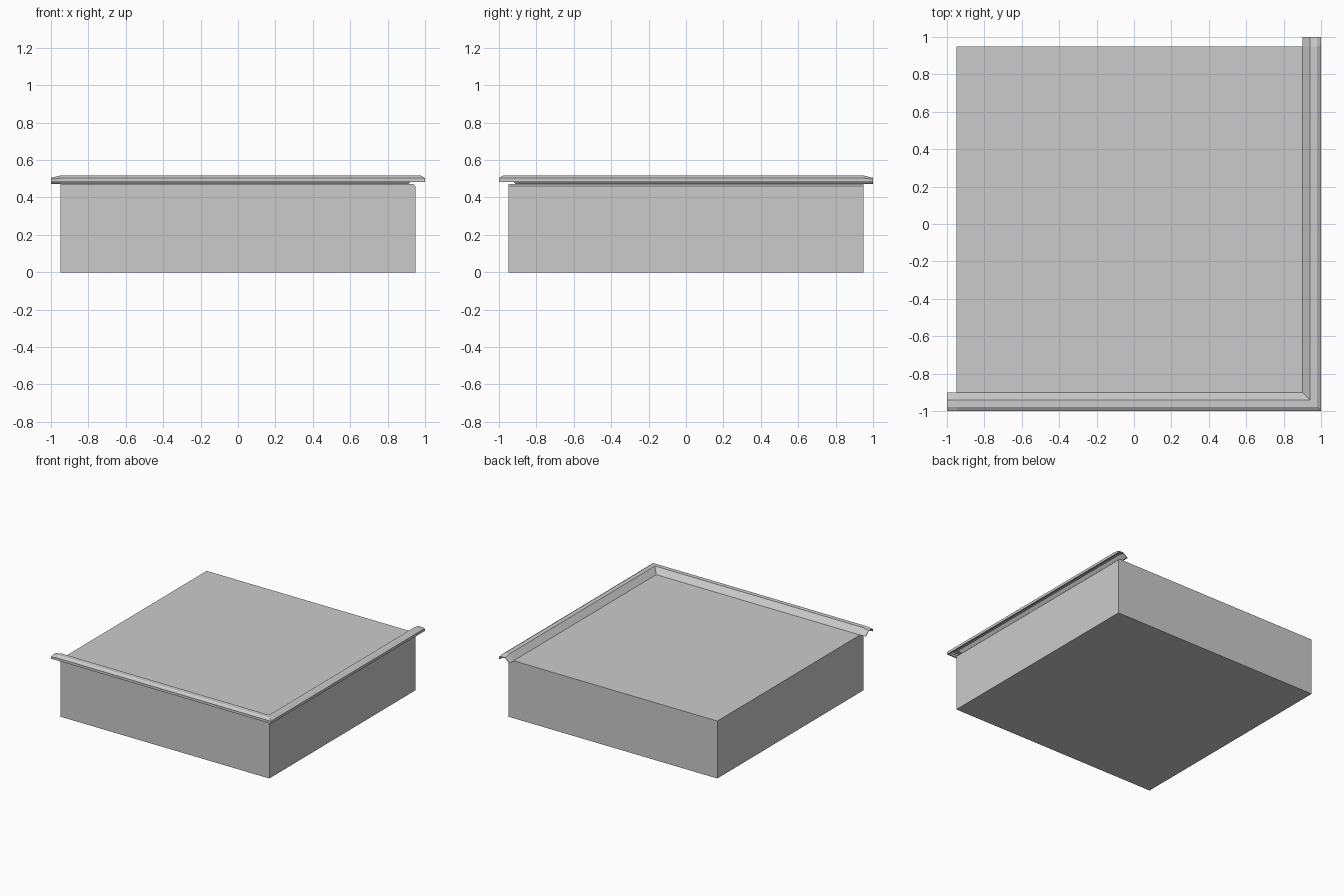
import bpy, bmesh

if "Cube" in bpy.data.objects:
    bpy.data.objects.remove(bpy.data.objects["Cube"])

BOX, TOP = 0.95, 0.472

def finish(bm, name):
    bmesh.ops.recalc_face_normals(bm, faces=bm.faces)
    mesh = bpy.data.meshes.new(name)
    bm.to_mesh(mesh)
    bm.free()
    obj = bpy.data.objects.new(name, mesh)
    bpy.context.collection.objects.link(obj)
    return obj

# Roof block, with a small chamfer on its upper right edge
bm = bmesh.new()
c = 0.012
section = [(-BOX, 0), (BOX, 0), (BOX, TOP - c), (BOX - c, TOP), (-BOX, TOP)]
face = bm.faces.new([bm.verts.new((x, -BOX, z)) for x, z in section])
ext = bmesh.ops.extrude_face_region(bm, geom=[face])
bmesh.ops.translate(bm, vec=(0, 2 * BOX, 0),
                    verts=[v for v in ext["geom"] if isinstance(v, bmesh.types.BMVert)])
block = finish(bm, "roof_block")

# Edge flashing: (inward distance, height) section, hollow underneath
profile = [(0, 0.482), (0, 0.503), (0.022, 0.517), (0.058, 0.517), (0.098, 0.472),
           (0.09, 0.472), (0.058, 0.508), (0.024, 0.508), (0.012, 0.498), (0.012, 0.482)]

# Stations along the L-shaped path; the ridge dips at both open ends
def front(x, drop=0):
    return [(x, -1 + d, z - drop * max(0, z - 0.49) / 0.027) for d, z in profile]

def right(y, drop=0):
    return [(1 - d, y, z - drop * max(0, z - 0.49) / 0.027) for d, z in profile]

corner = [(1 - d, -1 + d, z) for d, z in profile]
stations = [front(-1, 0.012), front(-BOX), corner, right(BOX), right(1, 0.012)]

bm = bmesh.new()
rings = [[bm.verts.new(p) for p in s] for s in stations]
n = len(profile)
for a, b in zip(rings, rings[1:]):
    for i in range(n):
        j = (i + 1) % n
        bm.faces.new((a[i], a[j], b[j], b[i]))
bm.faces.new(rings[0])
bm.faces.new(rings[-1])
flashing = finish(bm, "edge_flashing")
